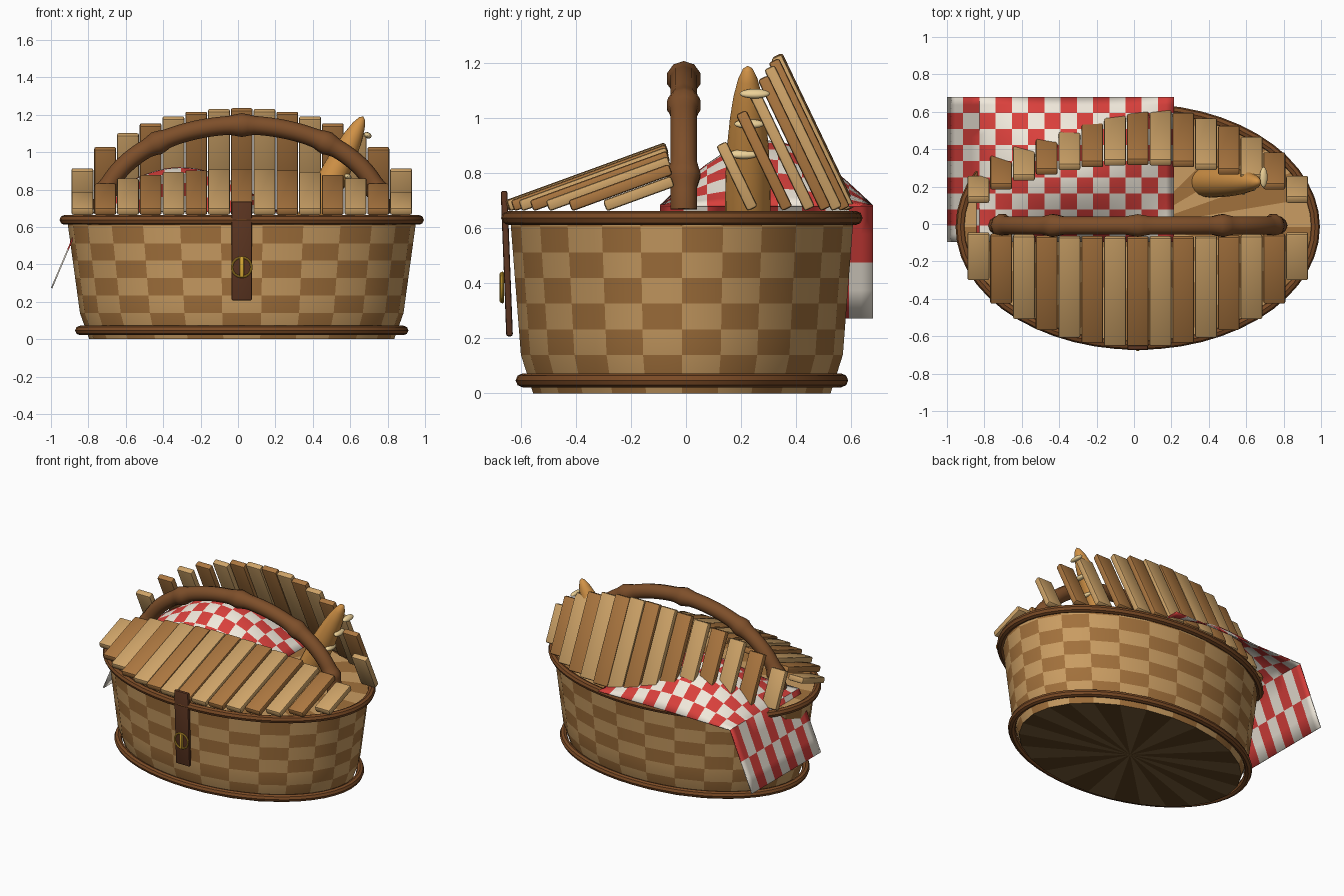
import bpy, bmesh, math
from math import sin, cos, pi, sqrt, radians
from mathutils import Vector, Matrix

if "Cube" in bpy.data.objects:
    bpy.data.objects.remove(bpy.data.objects["Cube"])

CX, CY, SEG = 0.02, -0.015, 26


def mat(name, r, g, b):
    m = bpy.data.materials.new(name)
    m.diffuse_color = tuple((c / 255) ** 2.2 for c in (r, g, b)) + (1,)
    m.use_nodes = True
    m.node_tree.nodes["Principled BSDF"].inputs["Base Color"].default_value = m.diffuse_color
    return m


WL, WD = mat("wicker_light", 200, 155, 98), mat("wicker_dark", 160, 112, 62)
FL, FD = mat("floor_light", 118, 92, 58), mat("floor_dark", 90, 66, 36)
SL, SD = mat("slat_light", 205, 162, 104), mat("slat_dark", 170, 118, 66)
TRIM, WOOD = mat("trim_brown", 122, 76, 42), mat("handle_brown", 125, 80, 46)
LEATHER, GOLD = mat("leather", 92, 56, 38), mat("gold", 215, 168, 55)
RED, WHITE = mat("cloth_red", 216, 66, 62), mat("cloth_white", 240, 232, 218)
CRUST, CRUMB = mat("crust", 208, 145, 72), mat("crumb", 236, 208, 150)


def finish(bm, name, mats, smooth=True):
    bmesh.ops.recalc_face_normals(bm, faces=bm.faces)
    me = bpy.data.meshes.new(name)
    bm.to_mesh(me)
    bm.free()
    ob = bpy.data.objects.new(name, me)
    bpy.context.collection.objects.link(ob)
    for m in mats:
        me.materials.append(m)
    if smooth:
        bpy.ops.object.select_all(action='DESELECT')
        ob.select_set(True)
        bpy.context.view_layer.objects.active = ob
        bpy.ops.object.shade_smooth_by_angle(angle=radians(40))
    return ob


def box(name, size, loc, rx, m, bevel=0.01):
    bm = bmesh.new()
    bmesh.ops.create_cube(bm, size=1)
    bmesh.ops.scale(bm, vec=size, verts=bm.verts)
    bmesh.ops.bevel(bm, geom=bm.edges[:], offset=bevel, segments=2, profile=0.5, affect='EDGES')
    ob = finish(bm, name, [m])
    ob.location, ob.rotation_euler = loc, (rx, 0, 0)
    return ob


def ball(name, scale, loc, rot, m):
    bm = bmesh.new()
    bmesh.ops.create_uvsphere(bm, u_segments=20, v_segments=14, radius=1)
    bmesh.ops.scale(bm, vec=scale, verts=bm.verts)
    ob = finish(bm, name, [m])
    ob.location, ob.rotation_euler = loc, rot
    return ob


# sweep rings of a given radius along planar points; side is the plane normal
def tube(name, pts, radii, side, m, sides=10, closed=False):
    bm = bmesh.new()
    n, rings = len(pts), []
    for i, p in enumerate(pts):
        a = pts[(i - 1) % n] if closed else pts[max(i - 1, 0)]
        b = pts[(i + 1) % n] if closed else pts[min(i + 1, n - 1)]
        out = (b - a).normalized().cross(side)
        rings.append([bm.verts.new(p + radii[i] * (out * cos(t) + side * sin(t)))
                      for t in (2 * pi * k / sides for k in range(sides))])
    for i in range(n if closed else n - 1):
        r, s = rings[i], rings[(i + 1) % n]
        for k in range(sides):
            j = (k + 1) % sides
            bm.faces.new((r[k], r[j], s[j], s[k]))
    if not closed:
        bm.faces.new(rings[0])
        bm.faces.new(rings[-1])
    return finish(bm, name, [m])


# woven oval body: chequered wall, spoked floor and top
bm = bmesh.new()
rows = [0, 0.047, 0.14, 0.233, 0.327, 0.42, 0.513, 0.607, 0.65]
rings = []
for z in rows:
    k = min(z / 0.14, 1)
    u = max((z - 0.14) / 0.51, 0)
    rx, ry = 0.815 + 0.05 * k + 0.07 * u, 0.545 + 0.045 * k + 0.04 * u
    rings.append([bm.verts.new((CX + rx * cos(2 * pi * i / SEG), CY + ry * sin(2 * pi * i / SEG), z))
                  for i in range(SEG)])
low, high = bm.verts.new((CX, CY, 0)), bm.verts.new((CX, CY, 0.65))
for i in range(SEG):
    j = (i + 1) % SEG
    for r in range(len(rows) - 1):
        f = bm.faces.new((rings[r][i], rings[r][j], rings[r + 1][j], rings[r + 1][i]))
        f.material_index = 1 if (i + r) % 2 == 0 else 0
    bm.faces.new((low, rings[0][j], rings[0][i])).material_index = 2 + i % 2
    bm.faces.new((high, rings[-1][i], rings[-1][j])).material_index = i % 2
finish(bm, "basket_body", [WL, WD, FL, FD])

# rim and foot ring
for name, rx, ry, z, rad in (("rim", 0.948, 0.632, 0.638, 0.026), ("foot_ring", 0.866, 0.58, 0.047, 0.025)):
    pts = [Vector((CX + rx * cos(2 * pi * i / 52), CY + ry * sin(2 * pi * i / 52), z)) for i in range(52)]
    tube(name, pts, [rad] * 52, Vector((0, 0, 1)), TRIM, 8, True)

# two lids of fifteen slats, front nearly shut and back propped open
for side, name, tilt, inset in ((-1, "front_lid", radians(20), 0.01), (1, "back_lid", radians(64.4), 0.045)):
    for i in range(15):
        dx = (i - 7) * 0.1217
        e = 0.64 * sqrt(1 - (dx / 0.95) ** 2)
        length, th = e - 0.02, 0.042
        y = CY + side * (e - inset) - side * cos(tilt) * length / 2 + side * sin(tilt) * th / 2
        z = 0.662 + sin(tilt) * length / 2 + cos(tilt) * th / 2
        box(f"{name}_slat_{i}", (0.117, length, th), (CX + dx, y, z), -side * tilt, SD if i % 2 else SL)

# arched handle with swollen joints
pts, radii = [], []
for i in range(73):
    a = pi * i / 72
    pts.append(Vector((CX - 0.75 * cos(a), -0.008, 0.67 + 0.475 * sin(a))))
    near = min(abs(math.degrees(a) - d) for d in (15, 53, 90, 127, 165))
    radii.append(0.05 + 0.014 * math.exp(-(near / 3.2) ** 2))
tube("handle", pts, radii, Vector((0, 1, 0)), WOOD, 10)

# front strap with a ring buckle
box("strap", (0.11, 0.024, 0.53), (CX, -0.652, 0.472), radians(2.2), LEATHER, 0.008)
pts = [Vector((CX + 0.052 * cos(2 * pi * i / 32), -0.668, 0.385 + 0.052 * sin(2 * pi * i / 32))) for i in range(32)]
tube("buckle_ring", pts, [0.006] * 32, Vector((0, 1, 0)), GOLD, 8, True)
box("buckle_pin", (0.022, 0.016, 0.11), (CX, -0.67, 0.385), 0, GOLD, 0.005)

# chequered cloth, bulging inside and hanging over the left end
NX, NY, SUB = 14, 9, 2
bm = bmesh.new()
grid = []
for i in range(NX * SUB + 1):
    x = -1 + 1.215 * i / (NX * SUB)
    col = []
    for j in range(NY * SUB + 1):
        v = j / (NY * SUB)
        if x < -0.826:
            z = 0.275 + (x + 1) * 2.36
        else:
            z = 0.685 + 0.235 * sin(pi * min((x + 0.826) / 1.041, 1)) * sin(pi * v)
        col.append(bm.verts.new((x, -0.095 + 0.775 * v, z)))
    grid.append(col)
for i in range(NX * SUB):
    for j in range(NY * SUB):
        f = bm.faces.new((grid[i][j], grid[i + 1][j], grid[i + 1][j + 1], grid[i][j + 1]))
        f.material_index = (i // SUB + j // SUB) % 2
cloth = finish(bm, "cloth", [WHITE, RED])
mod = cloth.modifiers.new("thickness", 'SOLIDIFY')
mod.thickness = 0.008

# loaf leaning out of the basket, with scored cuts
lean = radians(26.5)
ball("loaf", (0.083, 0.083, 0.56), (0.42, 0.225, 0.69), (0, lean, 0), CRUST)
for k in range(3):
    ball(f"loaf_cut_{k}", (0.022, 0.055, 0.016), (0.585 + 0.054 * k, 0.21 + 0.02 * k, 0.87 + 0.11 * k),
         (0, lean, 0), CRUMB)
